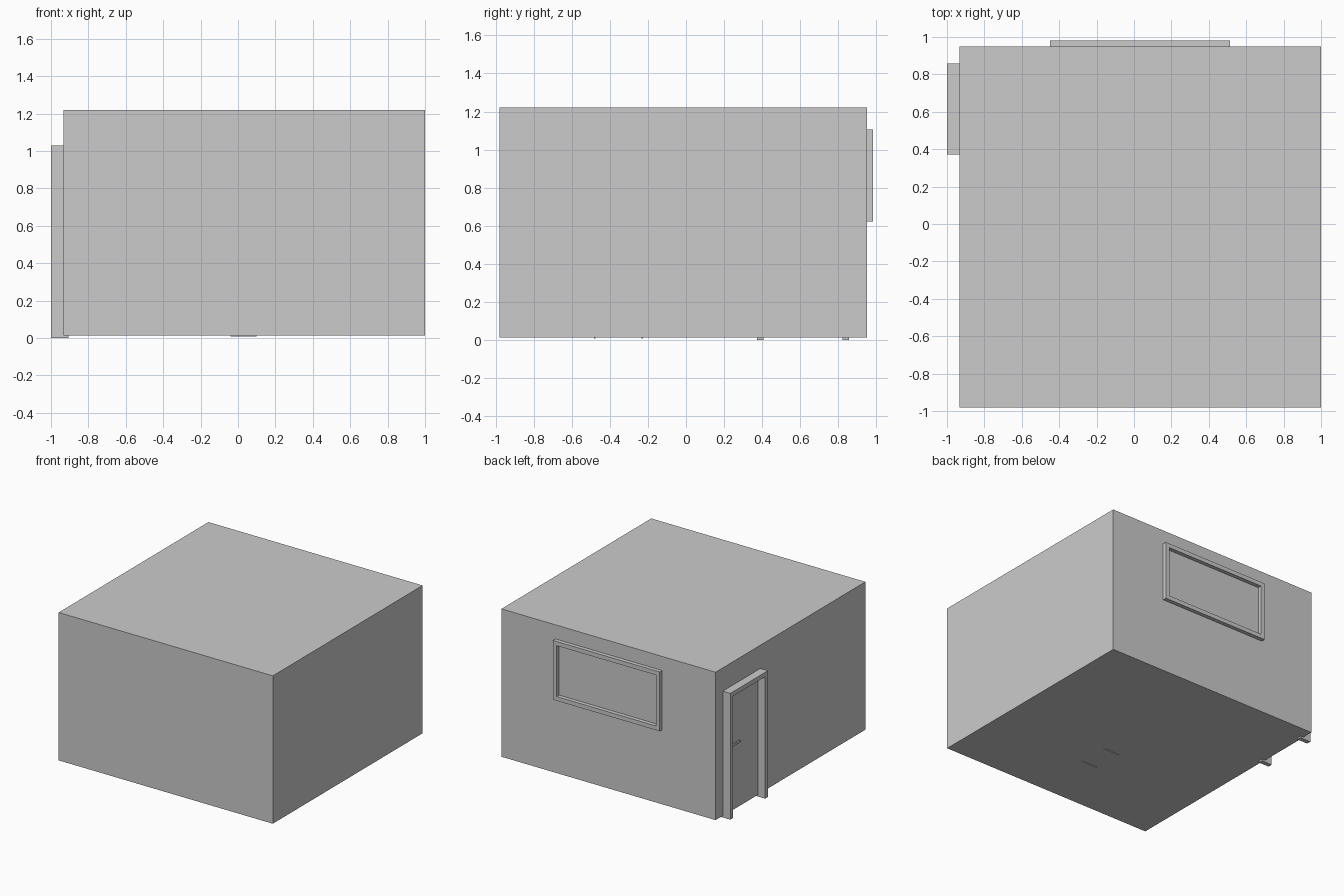
import bpy, bmesh
from mathutils import Matrix, Vector

if "Cube" in bpy.data.objects:
    bpy.data.objects.remove(bpy.data.objects["Cube"])


def add_box(bm, lo, hi):
    """Add an axis-aligned box between two corners."""
    lo, hi = Vector(lo), Vector(hi)
    mat = Matrix.Translation((lo + hi) / 2) @ Matrix.Diagonal((*(hi - lo), 1))
    bmesh.ops.create_cube(bm, size=1, matrix=mat)


def make(name, boxes):
    bm = bmesh.new()
    for lo, hi in boxes:
        add_box(bm, lo, hi)
    mesh = bpy.data.meshes.new(name)
    bm.to_mesh(mesh)
    bm.free()
    obj = bpy.data.objects.new(name, mesh)
    bpy.context.collection.objects.link(obj)
    return obj


# Room shell
WALL_X, WALL_Y, FLOOR = -0.932, 0.95, 0.014
make("room", [((WALL_X, -0.98, FLOOR), (1.0, WALL_Y, 1.22))])

# Door frame: two posts and a lintel through the left wall
y0, y1, top, t = 0.372, 0.857, 1.03, 0.036
x0, x1 = -1.0, -0.905
make("door_frame", [
    ((x0, y0, 0), (x1, y0 + t, top - t)),
    ((x0, y1 - t, 0), (x1, y1, top - t)),
    ((x0, y0, top - t), (x1, y1, top)),
])

# Door leaf, just proud of the wall
make("door", [((WALL_X - 0.003, y0 + t, FLOOR), (x1, y1 - t, top - t))])

# Door handle: short stem with a lever
make("door_handle", [
    ((-0.965, 0.765, 0.553), (WALL_X, 0.78, 0.568)),
    ((-0.965, 0.67, 0.553), (-0.953, 0.78, 0.568)),
])

# Window frame: four bars on the back wall
wx0, wx1, wz0, wz1, w = -0.45, 0.513, 0.622, 1.105, 0.034
wy0, wy1 = 0.92, 0.982
make("window_frame", [
    ((wx0, wy0, wz0), (wx1, wy1, wz0 + w)),
    ((wx0, wy0, wz1 - w), (wx1, wy1, wz1)),
    ((wx0, wy0, wz0 + w), (wx0 + w, wy1, wz1 - w)),
    ((wx1 - w, wy0, wz0 + w), (wx1, wy1, wz1 - w)),
])

# Furniture runners that poke slightly through the floor
make("floor_runners", [((-0.04, y - 0.004, 0.009), (0.10, y + 0.004, 0.024))
                       for y in (-0.48, -0.23)])
